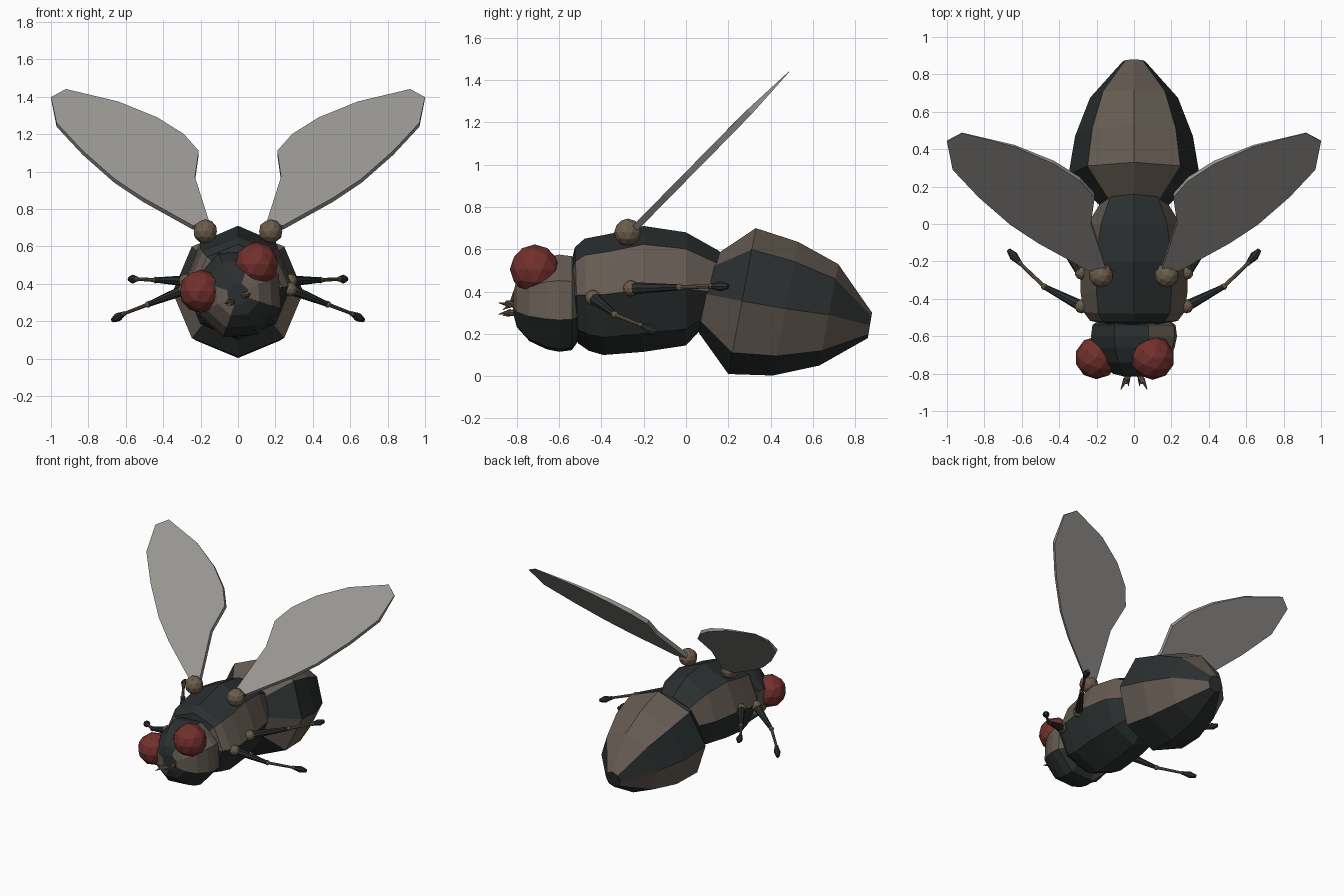
import bpy, bmesh
from math import sin, cos, pi, radians
from mathutils import Vector, Matrix

if "Cube" in bpy.data.objects:
    bpy.data.objects.remove(bpy.data.objects["Cube"])


def material(name, rgb):
    m = bpy.data.materials.new(name)
    m.diffuse_color = (*rgb, 1)
    m.use_nodes = True
    m.node_tree.nodes["Principled BSDF"].inputs["Base Color"].default_value = m.diffuse_color
    return m


DARK = material("dark_shell", (0.024, 0.028, 0.028))
BROWN = material("brown_shell", (0.13, 0.105, 0.085))
TAN = material("tan_joint", (0.15, 0.11, 0.07))
RED = material("red_eye", (0.17, 0.03, 0.026))
GREY = material("grey_wing", (0.32, 0.31, 0.295))


def finish(name, bm, mats):
    bmesh.ops.recalc_face_normals(bm, faces=bm.faces[:])
    me = bpy.data.meshes.new(name)
    bm.to_mesh(me)
    bm.free()
    for m in mats:
        me.materials.append(m)
    ob = bpy.data.objects.new(name, me)
    bpy.context.collection.objects.link(ob)
    return ob


def loft(name, rings, stripes, roll=None):
    """Eight-sided body; ring = (y top, z top, y bottom, z bottom, half width)."""
    bm = bmesh.new()
    loops = []
    for yt, zt, yb, zb, w in rings:
        c = Vector((0, (yt + yb) / 2, (zt + zb) / 2))
        up = Vector((0, (yt - yb) / 2, (zt - zb) / 2))
        loops.append([bm.verts.new(c + up * cos(k * pi / 4) + Vector((w * sin(k * pi / 4), 0, 0)))
                      for k in range(8)])
    for a, b in zip(loops, loops[1:]):
        for k in range(8):
            f = bm.faces.new((a[k], a[(k + 1) % 8], b[(k + 1) % 8], b[k]))
            f.material_index = stripes[k]
    bm.faces.new(loops[0])
    bm.faces.new(loops[-1])
    if roll:
        angle, pivot = roll
        bmesh.ops.rotate(bm, verts=bm.verts[:], cent=pivot,
                         matrix=Matrix.Rotation(angle, 3, 'Y'))
    return finish(name, bm, (DARK, BROWN))


def ball(name, loc, r, mat):
    bm = bmesh.new()
    bmesh.ops.create_icosphere(bm, subdivisions=2, radius=r, matrix=Matrix.Translation(loc))
    return finish(name, bm, (mat,))


def rod(name, a, b, r1, r2, mat):
    a, b = Vector(a), Vector(b)
    d = b - a
    mtx = Matrix.Translation((a + b) / 2) @ d.to_track_quat('Z', 'Y').to_matrix().to_4x4()
    bm = bmesh.new()
    bmesh.ops.create_cone(bm, cap_ends=True, segments=8, radius1=r1, radius2=r2,
                          depth=d.length, matrix=mtx)
    return finish(name, bm, (mat,))


# Thorax: dark back and belly, brown upper flanks
loft("thorax", [(-0.54, 0.55, -0.52, 0.21, 0.18), (-0.525, 0.61, -0.51, 0.155, 0.235),
                (-0.48, 0.65, -0.46, 0.12, 0.27), (-0.35, 0.675, -0.39, 0.10, 0.285),
                (-0.2, 0.71, -0.2, 0.115, 0.285), (0.0, 0.68, 0.0, 0.145, 0.25),
                (0.16, 0.59, 0.06, 0.21, 0.18)], (0, 1, 0, 0, 0, 0, 1, 0))

# Abdomen: alternating stripes, tilted down to the tip
loft("abdomen", [(0.12, 0.56, 0.05, 0.22, 0.17), (0.33, 0.70, 0.20, 0.01, 0.35),
                 (0.53, 0.635, 0.41, 0.003, 0.315), (0.72, 0.53, 0.63, 0.05, 0.235),
                 (0.88, 0.30, 0.86, 0.18, 0.06)], (1, 0, 1, 0, 0, 1, 0, 1))

# Head, cocked to one side
HZ = 0.345
loft("head", [(y, HZ + r, y, HZ - r, r) for y, r in
              ((-0.51, 0.19), (-0.54, 0.235), (-0.6, 0.243), (-0.66, 0.23),
               (-0.74, 0.19), (-0.8, 0.12), (-0.815, 0.06))],
     (0, 1, 1, 0, 0, 1, 1, 0), roll=(radians(-26), (0, 0, HZ)))
ball("right_eye", (0.1, -0.715, 0.505), 0.118, RED)
ball("left_eye", (-0.2, -0.715, 0.36), 0.115, RED)

# Antennae
for side, s, z in (("right", 1, 0.335), ("left", -1, 0.305)):
    rod(side + "_antenna", (0.02 * s, -0.79, z), (0.05 * s, -0.85, z + 0.01 * s), 0.016, 0.014, TAN)
    rod(side + "_antenna_tip", (0.045 * s, -0.83, z), (0.07 * s, -0.885, z + 0.012 * s), 0.013, 0.002, TAN)
    rod(side + "_antenna_fork", (0.03 * s, -0.83, z), (0.03 * s, -0.865, z - 0.02), 0.01, 0.002, TAN)

# Wings: flat blades leaning back at 45 degrees, thinning to the tip
OUTLINE = ((0.15, 0.71), (0.23, 0.96), (0.21, 1.1), (0.29, 1.19), (0.43, 1.28), (0.64, 1.37),
           (0.92, 1.44), (1.0, 1.395), (0.97, 1.25), (0.83, 1.1), (0.66, 0.95), (0.51, 0.85),
           (0.24, 0.70))
for side, s in (("right", 1), ("left", -1)):
    bm = bmesh.new()
    layers = []
    for face in (1, -1):
        layer = []
        for x, z in OUTLINE:
            t = face * min(0.011, (1.46 - z) * 0.05)
            layer.append(bm.verts.new((s * x, (z - 0.945) * 0.985 - t, z + t)))
        layers.append(layer)
        bm.faces.new(layer)
    n = len(OUTLINE)
    for k in range(n):
        j = (k + 1) % n
        bm.faces.new((layers[0][k], layers[0][j], layers[1][j], layers[1][k]))
    finish(side + "_wing", bm, (GREY,))
    ball(side + "_wing_joint", (0.175 * s, -0.275, 0.68), 0.065, TAN)

# Legs: hip ball, dark thigh, knee, thin shin, ankle and dark foot
LEGS = {"front": ((0.28, -0.44, 0.37), (0.48, -0.335, 0.29), (0.61, -0.21, 0.24), (0.67, -0.14, 0.205)),
        "rear": ((0.28, -0.26, 0.415), (0.44, -0.03, 0.42), (0.54, 0.12, 0.425), (0.58, 0.2, 0.425))}
for side, s in (("right", 1), ("left", -1)):
    for pos, pts in LEGS.items():
        hip, knee, ankle, toe = [Vector((s * x, y, z)) for x, y, z in pts]
        name = f"{side}_{pos}_leg_"
        mid = ankle.lerp(toe, 0.55)
        ball(name + "hip", hip, 0.038, TAN)
        rod(name + "thigh", hip, knee, 0.03, 0.014, DARK)
        ball(name + "knee", knee, 0.018, TAN)
        rod(name + "shin", knee, ankle, 0.011, 0.009, TAN)
        ball(name + "ankle", ankle, 0.014, TAN)
        rod(name + "foot", ankle, mid, 0.012, 0.024, DARK)
        rod(name + "toe", mid, toe, 0.024, 0.012, DARK)
